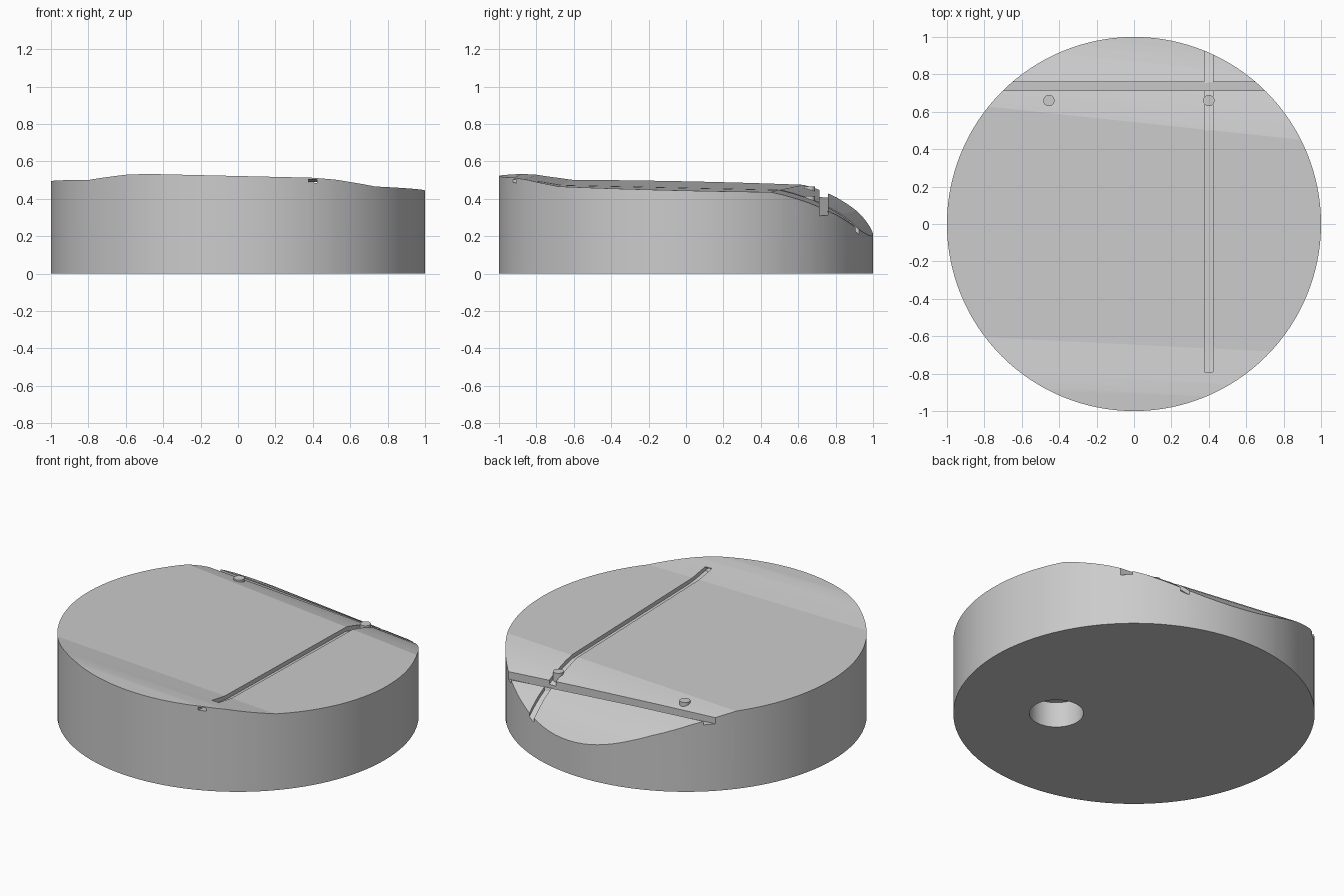
import bpy, bmesh
from mathutils import Vector, Matrix

if "Cube" in bpy.data.objects:
    bpy.data.objects.remove(bpy.data.objects["Cube"], do_unlink=True)

grey = bpy.data.materials.new("light_grey")
grey.use_nodes = True
grey.diffuse_color = (0.6, 0.6, 0.6, 1)
grey.node_tree.nodes["Principled BSDF"].inputs["Base Color"].default_value = (0.6, 0.6, 0.6, 1)

# Contour lines of the sculpted top: (y at x = 0, height)
FRONT = [(-1.02, .522), (-.9, .522), (-.83, .515), (-.76, .502), (-.645, .483)]
BACK = [(.545, .457), (.61, .441), (.68, .418), (.74, .395), (.81, .36),
        (.87, .326), (.92, .287), (.96, .25), (1.01, .20)]
LINES = [(y, .05, z) for y, z in FRONT] + [(y, .106, z) for y, z in BACK]
TILT = -.023


def height(x, y):
    """Height of the top: blend between neighbouring slanted contour lines."""
    offsets = [y - (y0 - skew * x) for y0, skew, _ in LINES]
    for i in range(len(LINES) - 1):
        a, b = offsets[i], offsets[i + 1]
        if b <= 0:
            t = max(0, a / (a - b))
            return LINES[i][2] * (1 - t) + LINES[i + 1][2] * t + TILT * x
    return LINES[-1][2] + TILT * x


def make_object(name, bm):
    bmesh.ops.recalc_face_normals(bm, faces=bm.faces)
    mesh = bpy.data.meshes.new(name)
    bm.to_mesh(mesh)
    bm.free()
    mesh.materials.append(grey)
    ob = bpy.data.objects.new(name, mesh)
    bpy.context.collection.objects.link(ob)
    return ob


def prism(name, outline, direction):
    """Extrude a closed outline along a direction."""
    bm = bmesh.new()
    face = bm.faces.new([bm.verts.new(p) for p in outline])
    new = bmesh.ops.extrude_face_region(bm, geom=[face])["geom"]
    moved = [v for v in new if isinstance(v, bmesh.types.BMVert)]
    bmesh.ops.translate(bm, verts=moved, vec=direction)
    return make_object(name, bm)


def cylinder(name, x, y, radius, bottom, top):
    bm = bmesh.new()
    bmesh.ops.create_cone(bm, cap_ends=True, segments=48, radius1=radius, radius2=radius,
                          depth=top - bottom,
                          matrix=Matrix.Translation((x, y, (top + bottom) / 2)))
    return make_object(name, bm)


def smooth(ob, angle):
    bpy.ops.object.select_all(action="DESELECT")
    ob.select_set(True)
    bpy.context.view_layer.objects.active = ob
    bpy.ops.object.shade_smooth_by_angle(angle=angle)


def cut(body, cutter):
    mod = body.modifiers.new(cutter.name, "BOOLEAN")
    mod.operation, mod.solver, mod.object = "DIFFERENCE", "EXACT", cutter
    bpy.context.view_layer.objects.active = body
    bpy.ops.object.modifier_apply(modifier=mod.name)
    bpy.data.objects.remove(cutter, do_unlink=True)


# Round body, split along the contour lines and raised to the sculpted top
bm = bmesh.new()
bmesh.ops.create_circle(bm, cap_ends=True, segments=128, radius=1)
for y0, skew, _ in LINES:
    bmesh.ops.bisect_plane(bm, geom=bm.verts[:] + bm.edges[:] + bm.faces[:], dist=1e-5,
                           plane_co=(0, y0, 0), plane_no=Vector((skew, 1, 0)).normalized())
raised = bmesh.ops.extrude_face_region(bm, geom=bm.faces[:])["geom"]
for v in raised:
    if isinstance(v, bmesh.types.BMVert):
        v.co.z = height(v.co.x, v.co.y)
body = make_object("disc_body", bm)

# Long groove that follows the surface from back to front
LEFT, WIDTH, DEPTH = .377, .046, .025
ys = [1.05, .92, .86, .8, .73, .66, .59, .5, -.63, -.7, -.79]
floor = [(LEFT, y, height(.4, y) - DEPTH) for y in ys]
roof = [(LEFT, y, height(.4, y) + .05) for y in reversed(ys)]
cut(body, prism("long_groove", floor + roof, (WIDTH, 0, 0)))

# Short tunnel from the groove end out through the front rim
end = height(.4, -.79)
cut(body, prism("front_tunnel", [(LEFT, -.78, end - DEPTH), (LEFT, -.78, end - .006),
                                 (LEFT, -1, .513), (LEFT, -1, .497)], (WIDTH, 0, 0)))

# Straight groove across the back slope
cut(body, prism("cross_groove", [(-.8, .715, .417), (.8, .715, .302),
                                 (.8, .715, .6), (-.8, .715, .6)], (0, .045, 0)))

# Blind round socket in the underside
cut(body, cylinder("socket", .33, -.275, .15, -.1, .155))
smooth(body, .14)

# Two small round pins beside the cross groove
for name, x in (("left_pin", .4), ("right_pin", -.455)):
    z = height(x, .66)
    pin = cylinder(name, x, .66, .03, z - .05, z + .016)
    smooth(pin, .5)
